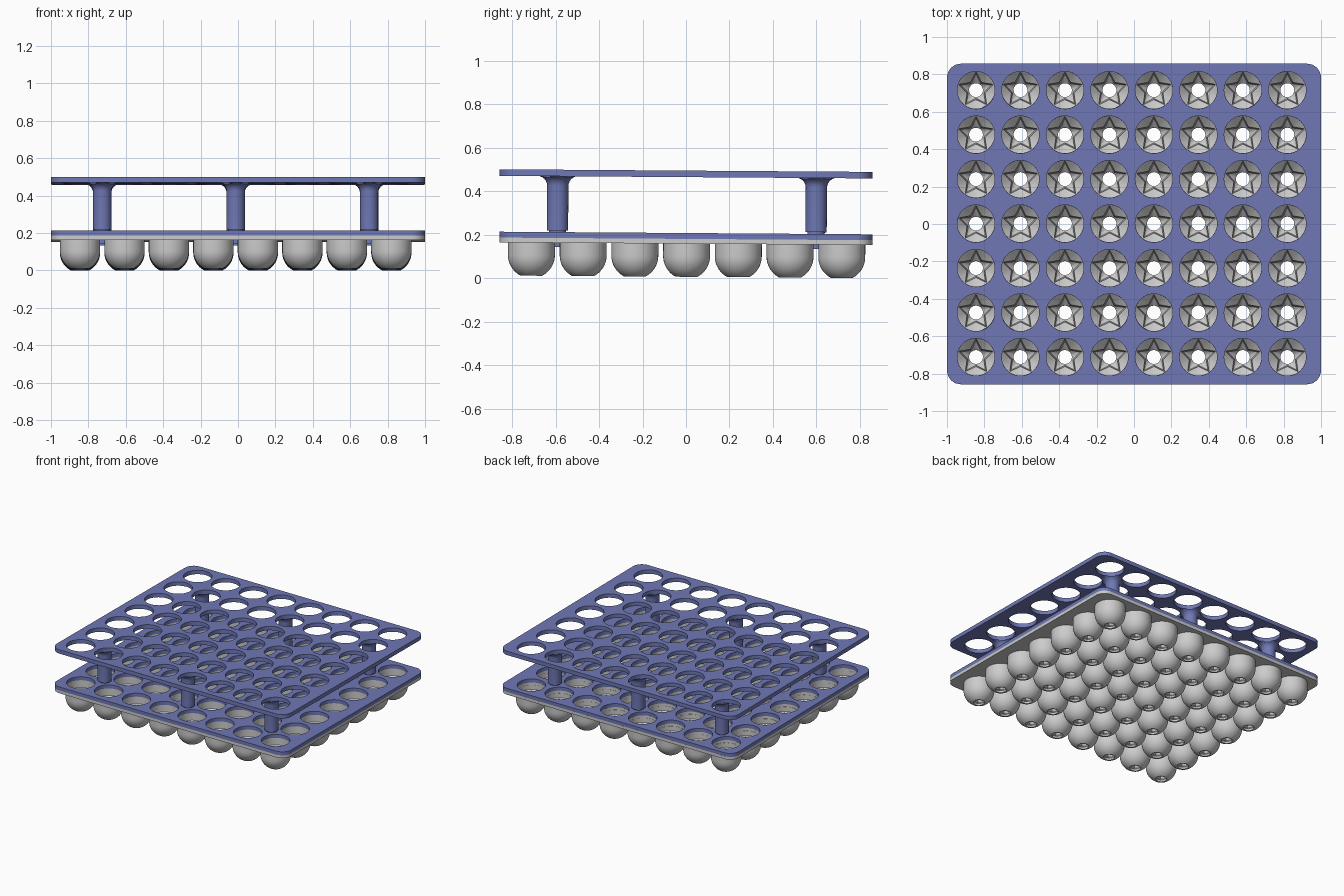
import bpy, bmesh
from math import sin, cos, pi, sqrt

if "Cube" in bpy.data.objects:
    bpy.data.objects.remove(bpy.data.objects["Cube"])

TILT = -0.007            # the whole rack leans very slightly to the back
STEP = 0.2378            # hole pitch
XS = [-0.0125 + (i - 3.5) * STEP for i in range(8)]
YS = [0.002 + (j - 3) * STEP for j in range(7)]
HOLE = 0.1
N = 40

blue = bpy.data.materials.new("blue_plastic")
blue.diffuse_color = (0.16, 0.19, 0.46, 1)
blue.use_nodes = True
blue.node_tree.nodes["Principled BSDF"].inputs["Base Color"].default_value = blue.diffuse_color


def at(x, y):
    """Location on the tilted rack, for parts modelled with real z."""
    return (x, y, y * TILT)


def add(name, mesh, loc, mat=None):
    ob = bpy.data.objects.new(name, mesh)
    bpy.context.collection.objects.link(ob)
    ob.location = loc
    ob.rotation_euler.x = TILT
    if mat and not mesh.materials:
        mesh.materials.append(mat)
    return ob


def smooth(ob, angle=0.55):
    bpy.ops.object.select_all(action='DESELECT')
    bpy.context.view_layer.objects.active = ob
    ob.select_set(True)
    bpy.ops.object.shade_smooth_by_angle(angle=angle)


def circle(r, cx=0, cy=0):
    return [(cx + r * cos(2 * pi * k / N), cy + r * sin(2 * pi * k / N)) for k in range(N)]


def plate(name, z0, z1, mat=None):
    """Rounded rectangle perforated by the hole grid."""
    cu = bpy.data.curves.new(name, 'CURVE')
    cu.dimensions = '2D'
    cu.fill_mode = 'BOTH'
    cu.extrude = (z1 - z0) / 2
    R, hx, hy = 0.075, 1.0, 0.857
    outline = []
    for q, (sx, sy) in enumerate([(1, 1), (-1, 1), (-1, -1), (1, -1)]):
        for k in range(9):
            a = (q + k / 8) * pi / 2
            outline.append((sx * (hx - R) + R * cos(a), sy * (hy - R) + R * sin(a)))
    for loop in [outline] + [circle(HOLE, x, y) for x in XS for y in YS]:
        s = cu.splines.new('POLY')
        s.points.add(len(loop) - 1)
        for p, (x, y) in zip(s.points, loop):
            p.co = (x, y, 0, 1)
        s.use_cyclic_u = True
    tmp = bpy.data.objects.new("tmp", cu)
    bpy.context.collection.objects.link(tmp)
    me = bpy.data.meshes.new_from_object(tmp.evaluated_get(bpy.context.evaluated_depsgraph_get()))
    bpy.data.objects.remove(tmp)
    bm = bmesh.new()
    bm.from_mesh(me)
    bmesh.ops.remove_doubles(bm, verts=bm.verts, dist=1e-5)
    bmesh.ops.recalc_face_normals(bm, faces=bm.faces)
    bm.to_mesh(me)
    bm.free()
    me.name = name
    smooth(add(name, me, (0, 0, (z0 + z1) / 2), mat))


def loft(name, rings, closed):
    """Skin rings of 3D points; closed joins last to first, otherwise cap ends."""
    bm = bmesh.new()
    vs = [[bm.verts.new(p) for p in ring] for ring in rings]
    pairs = list(zip(vs, vs[1:])) + ([(vs[-1], vs[0])] if closed else [])
    for a, b in pairs:
        for k in range(N):
            m = (k + 1) % N
            bm.faces.new((a[k], a[m], b[m], b[k]))
    if not closed:
        bm.faces.new(vs[0])
        bm.faces.new(vs[-1])
    bmesh.ops.recalc_face_normals(bm, faces=bm.faces)
    me = bpy.data.meshes.new(name)
    bm.to_mesh(me)
    bm.free()
    return me


# Perforated plates: top tray, lower tray, grey cup tray
plate("top_plate", 0.464, 0.494, blue)
plate("lower_plate", 0.180, 0.207, blue)
plate("cup_tray", 0.158, 0.180)


# Cup: round-bottomed shell with a star-shaped well and a drain hole
def ring(r, z):
    return [(r * cos(pi / 2 + 2 * pi * k / N), r * sin(pi / 2 + 2 * pi * k / N), z) for k in range(N)]


def star(tip, valley, ztip, zvalley):
    """Five-pointed star outline, four segments per straight edge."""
    corners = []
    for i in range(10):
        r, z = ((tip, ztip), (valley, zvalley))[i % 2]
        a = pi / 2 + i * pi / 5
        corners.append((r * cos(a), r * sin(a), z))
    return [tuple(p + (q - p) * k / 4 for p, q in zip(corners[i], corners[(i + 1) % 10]))
            for i in range(10) for k in range(4)]


R, ZC = 0.108, 0.1015
rings = [ring(0.037, ZC - sqrt(R * R - 0.05 ** 2))]
for k in range(9):
    a = 1.09 * (1 - k / 8)
    rings.append(ring(R * cos(a), ZC - R * sin(a)))
rings += [ring(R, 0.16), ring(HOLE, 0.16), ring(HOLE, 0.125),
          star(0.097, 0.051, 0.12, 0.08), star(0.085, 0.044, 0.055, 0.03), ring(0.037, 0.02)]
cup_mesh = loft("cup", rings, True)
for i, x in enumerate(XS):
    for j, y in enumerate(YS):
        cup = add(f"cup_{i}_{j}", cup_mesh, at(x, y))
        if i == j == 0:
            smooth(cup)


# Legs: peg, shaft and a top fillet trimmed by the four neighbouring holes
def trimmed(r, z):
    pts = []
    for k in range(N):
        a = 2 * pi * k / N
        lim = 1.0
        c = STEP / 2
        d = c * (abs(cos(a)) + abs(sin(a)))
        disc = d * d - (2 * c * c - HOLE * HOLE)
        if disc > 0:
            lim = d - sqrt(disc)
        rr = min(r, lim)
        pts.append((rr * cos(a), rr * sin(a), z))
    return pts


profile = [(0.04, 0.138), (0.04, 0.215), (0.049, 0.215), (0.049, 0.42)]
for k in range(1, 7):
    a = k / 6 * pi / 2
    profile.append((0.049 + 0.045 * (1 - cos(a)), 0.42 + 0.045 * sin(a)))
leg_mesh = loft("leg", [trimmed(r, z) for r, z in profile], False)
for i, a in enumerate((0, 3, 6)):
    if i == 0:
        names = []
    for j, b in enumerate((0, 5)):
        x = (XS[a] + XS[a + 1]) / 2
        y = (YS[b] + YS[b + 1]) / 2
        leg = add(f"leg_{i}_{j}", leg_mesh, at(x, y), blue)
        if i == j == 0:
            smooth(leg)
